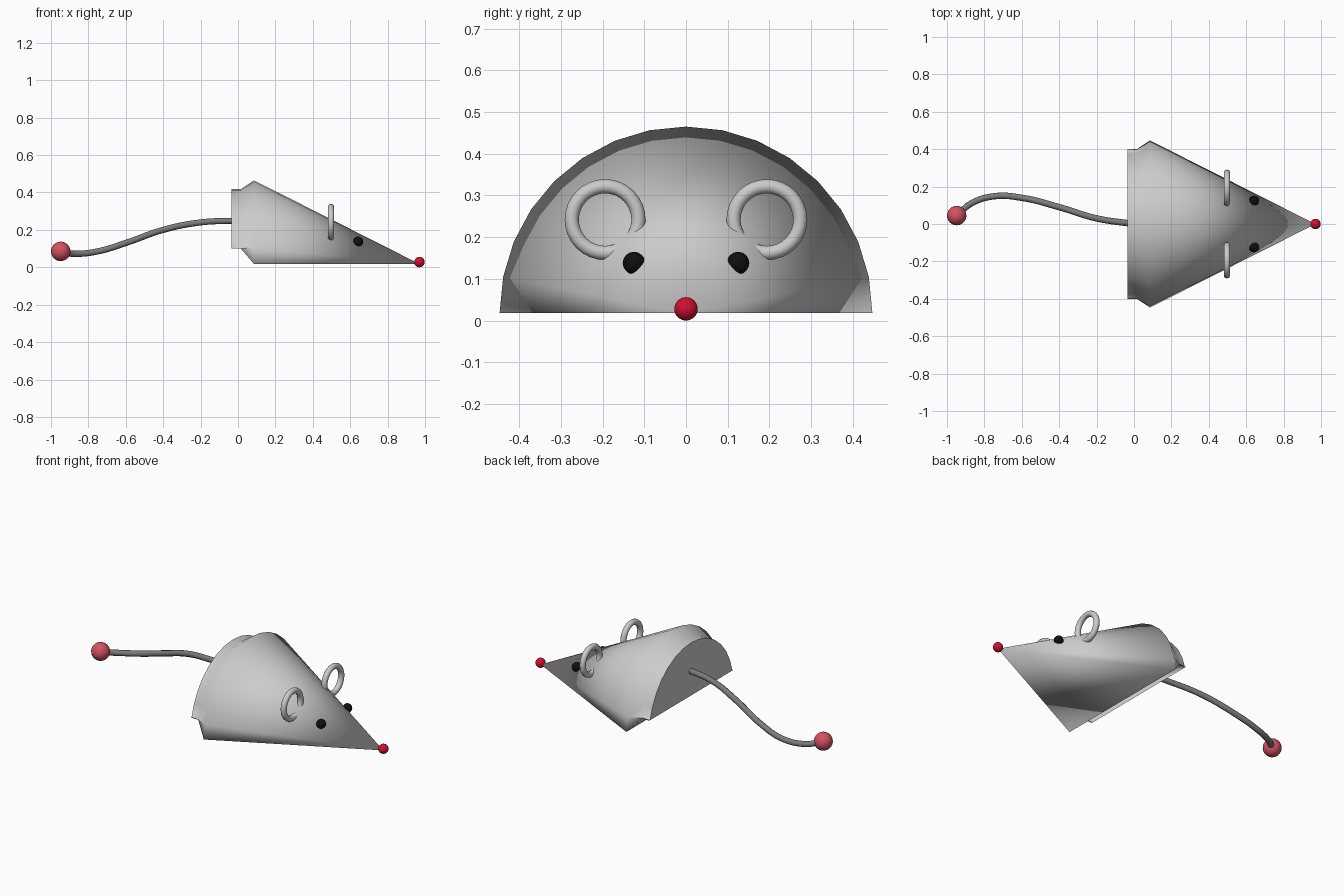
import bpy, bmesh
from math import sin, cos, pi

if "Cube" in bpy.data.objects:
    bpy.data.objects.remove(bpy.data.objects["Cube"])


def material(name, rgb):
    m = bpy.data.materials.new(name)
    m.use_nodes = True
    m.diffuse_color = (*rgb, 1)
    m.node_tree.nodes["Principled BSDF"].inputs["Base Color"].default_value = (*rgb, 1)
    return m


light_grey = material("light grey", (0.6, 0.6, 0.6))
dark_grey = material("dark grey", (0.2, 0.2, 0.2))
black = material("black", (0.005, 0.005, 0.005))
red = material("red", (0.65, 0.005, 0.03))
pink = material("pink", (0.65, 0.085, 0.12))


def finish(ob, name, mat):
    ob.name = name
    ob.data.materials.append(mat)
    if ob.type == 'MESH':
        for p in ob.data.polygons:
            p.use_smooth = True
    return ob


def ball(name, loc, radius, mat, segments=24, rings=16):
    bpy.ops.mesh.primitive_uv_sphere_add(segments=segments, ring_count=rings,
                                         radius=radius, location=loc)
    return finish(bpy.context.object, name, mat)


# Body: half cone with a sloped rear lip and a raised half-disc at the back
SIDES = 16
FLOOR = 0.018
bm = bmesh.new()


def arch(x, radius, lowest):
    return [bm.verts.new((x, radius * cos(pi * i / SIDES),
                          max(lowest, FLOOR + radius * sin(pi * i / SIDES))))
            for i in range(SIDES + 1)]


tip = bm.verts.new((0.97, 0, FLOOR))
rim = arch(0.085, 0.447, FLOOR)
lip = arch(0.015, 0.4, 0.1)
back = arch(-0.035, 0.4, 0.1)
for i in range(SIDES):
    bm.faces.new((tip, rim[i], rim[i + 1]))
bm.faces.new((tip, rim[-1], rim[0]))
for a, b in ((rim, lip), (lip, back)):
    for i in range(SIDES + 1):
        j = (i + 1) % (SIDES + 1)
        bm.faces.new((a[i], b[i], b[j], a[j]))
bm.faces.new(back)
bmesh.ops.recalc_face_normals(bm, faces=bm.faces)
mesh = bpy.data.meshes.new("body")
bm.to_mesh(mesh)
bm.free()
body = bpy.data.objects.new("body", mesh)
bpy.context.collection.objects.link(body)
finish(body, "body", light_grey)
# Keep the flat back crisp
for e in mesh.edges:
    if all(mesh.vertices[v].co.x < 0 for v in e.vertices):
        e.use_edge_sharp = True

# Ears and eyes, mirrored across the body
for side, s in (("left", -1), ("right", 1)):
    bpy.ops.mesh.primitive_torus_add(major_radius=0.08, minor_radius=0.017,
                                     major_segments=32, minor_segments=12,
                                     location=(0.497, s * 0.194, 0.242),
                                     rotation=(0, pi / 2, 0))
    finish(bpy.context.object, side + "_ear", light_grey)
    ball(side + "_eye", (0.642, s * 0.125, 0.138), 0.027, black, 12, 8)

# Nose and tail tip
ball("nose", (0.97, 0, 0.028), 0.028, red)
ball("tail_tip", (-0.948, 0.045, 0.085), 0.052, pink)

# Tail: swept tube along a gentle S curve
path = [(0, 0, 0.25), (-0.2, 0.03, 0.24), (-0.4, 0.09, 0.2), (-0.6, 0.14, 0.13),
        (-0.75, 0.148, 0.085), (-0.87, 0.11, 0.072), (-0.94, 0.052, 0.08)]
curve = bpy.data.curves.new("tail", 'CURVE')
curve.dimensions = '3D'
curve.bevel_depth = 0.017
curve.bevel_resolution = 3
curve.resolution_u = 8
curve.use_fill_caps = True
spline = curve.splines.new('BEZIER')
spline.bezier_points.add(len(path) - 1)
for p, co in zip(spline.bezier_points, path):
    p.co = co
    p.handle_left_type = p.handle_right_type = 'AUTO'
tail = bpy.data.objects.new("tail", curve)
bpy.context.collection.objects.link(tail)
finish(tail, "tail", dark_grey)
